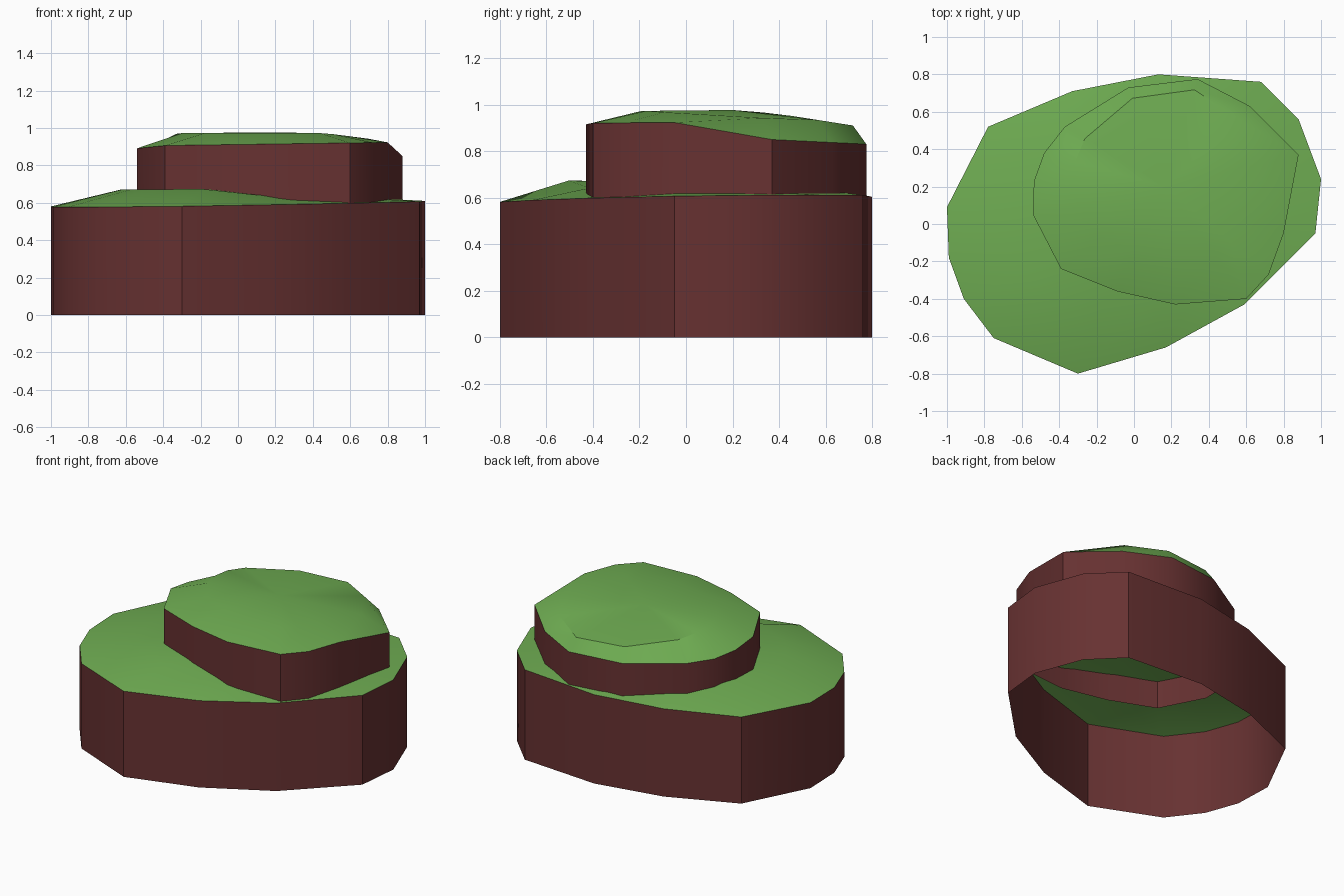
import bpy, bmesh

if "Cube" in bpy.data.objects:
    bpy.data.objects.remove(bpy.data.objects["Cube"])

def material(name, color):
    m = bpy.data.materials.new(name)
    m.diffuse_color = (*color, 1)
    m.use_nodes = True
    m.node_tree.nodes["Principled BSDF"].inputs["Base Color"].default_value = m.diffuse_color
    return m

EARTH = material("dark_red_earth", (0.135, 0.031, 0.031))
GRASS = material("grass_green", (0.157, 0.413, 0.084))

def lerp_table(t, table):
    """Piecewise linear lookup in a list of (t, value)."""
    if t <= table[0][0]:
        return table[0][1]
    for (a, va), (b, vb) in zip(table, table[1:]):
        if t <= b:
            return va + (vb - va) * (t - a) / (b - a)
    return table[-1][1]

def mound(name, outline, base_z, rim_z, centre, scale, crown_z, centre_z):
    """Open-bottomed earth wall with a domed grass cap."""
    bm = bmesh.new()
    cx, cy = centre
    low, rim, ring = [], [], []
    for x, y in outline:
        low.append(bm.verts.new((x, y, base_z)))
        rim.append(bm.verts.new((x, y, rim_z(x, y))))
        k = scale(x, y)
        px, py = cx + (x - cx) * k, cy + (y - cy) * k
        ring.append(bm.verts.new((px, py, crown_z(px, py))))
    mid = bm.verts.new((cx, cy, centre_z))
    n = len(outline)
    for i in range(n):
        j = (i + 1) % n
        bm.faces.new((low[i], low[j], rim[j], rim[i])).material_index = 0
        bm.faces.new((rim[i], rim[j], ring[j], ring[i])).material_index = 1
        bm.faces.new((ring[i], ring[j], mid)).material_index = 1
    me = bpy.data.meshes.new(name)
    bm.to_mesh(me)
    bm.free()
    me.materials.append(EARTH)
    me.materials.append(GRASS)
    ob = bpy.data.objects.new(name, me)
    bpy.context.collection.objects.link(ob)
    bpy.ops.object.select_all(action='DESELECT')
    ob.select_set(True)
    bpy.context.view_layer.objects.active = ob
    bpy.ops.object.shade_smooth_by_angle(angle=0.6)
    return ob

# Lower tier (outline counter-clockwise seen from above)
lower = [(-1, 0.09), (-0.99, -0.18), (-0.91, -0.40), (-0.75, -0.61),
         (-0.30, -0.80), (0.17, -0.66), (0.59, -0.43), (0.97, -0.05),
         (1.0, 0.24), (0.88, 0.56), (0.68, 0.76), (0.13, 0.80),
         (-0.33, 0.71), (-0.78, 0.52)]
mound("lower_tier", lower, 0.0,
      lambda x, y: 0.594 + 0.014 * x + 0.010 * y,
      (0.0, 0.0), lambda x, y: 0.63,
      lambda x, y: lerp_table(x, [(-0.65, 0.67), (-0.2, 0.675), (0.1, 0.642), (0.4, 0.63)]),
      0.66)

# Upper tier, sunk a little into the lower one
upper = [(-0.54, 0.05), (-0.39, -0.24), (-0.09, -0.36), (0.22, -0.43),
         (0.60, -0.40), (0.72, -0.27), (0.80, -0.05), (0.88, 0.37),
         (0.62, 0.63), (0.34, 0.775), (-0.03, 0.73), (-0.37, 0.52),
         (-0.48, 0.38), (-0.535, 0.23)]
mound("upper_tier", upper, 0.48,
      lambda x, y: lerp_table(y, [(-0.05, 0.912 + 0.014 * x), (0.37, 0.85), (0.78, 0.83)]),
      (0.17, 0.20),
      lambda x, y: lerp_table(y, [(-0.1, 0.62), (0.4, 0.75), (0.75, 0.9)]),
      lambda x, y: min(lerp_table(y, [(0.1, 0.973), (0.37, 0.965), (0.72, 0.91)]),
                       0.975 - 0.13 * (x - 0.45)),
      0.977)
